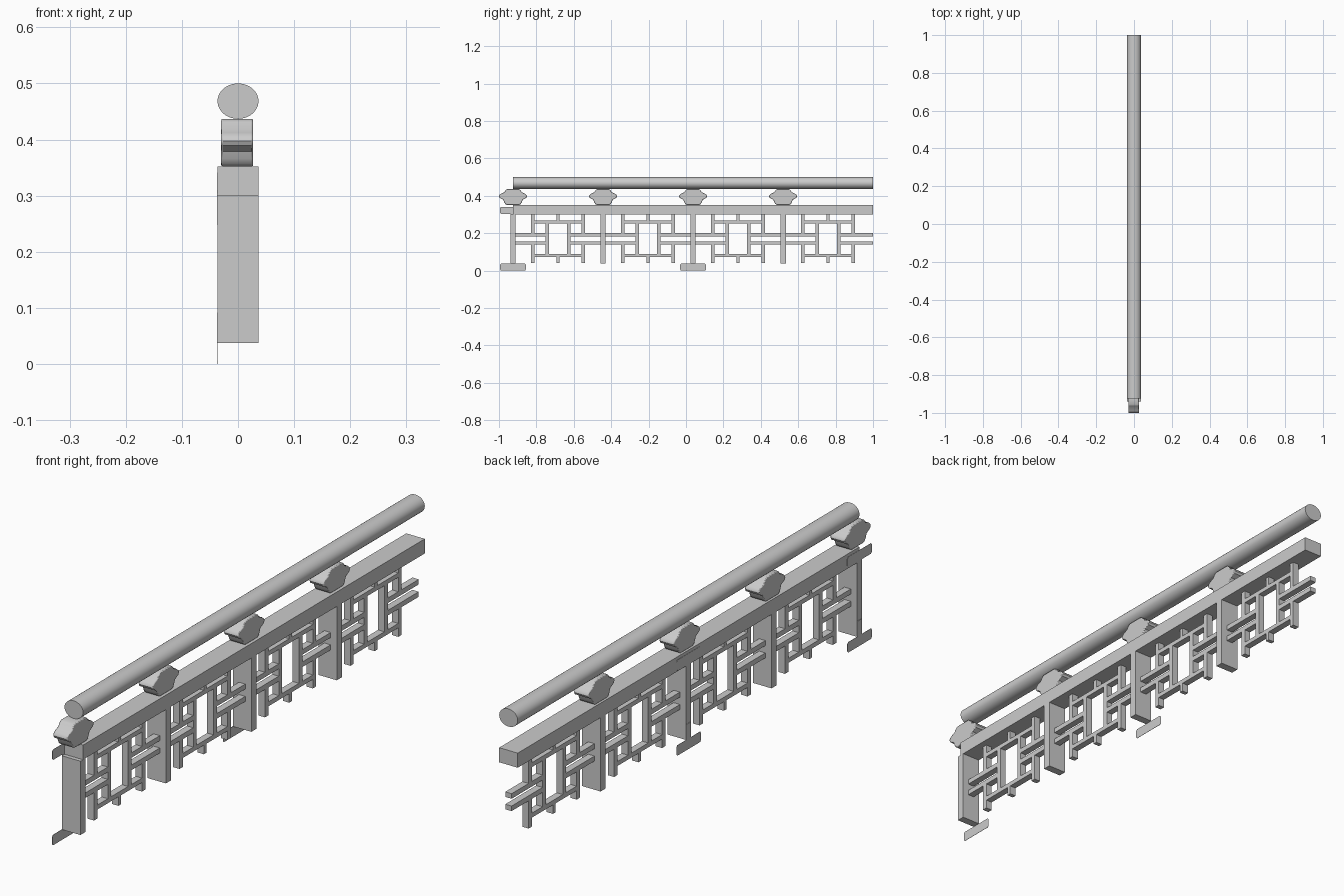
import bpy, bmesh, math
from mathutils import Matrix

if "Cube" in bpy.data.objects:
    bpy.data.objects.remove(bpy.data.objects["Cube"])

grey = bpy.data.materials.new("plain_grey")
grey.use_nodes = True
COLOUR = (0.6, 0.6, 0.6, 1)
grey.diffuse_color = COLOUR
grey.node_tree.nodes["Principled BSDF"].inputs["Base Color"].default_value = COLOUR

BAY = 0.4813           # distance between posts
START, END = -0.925, 1.0
HALF = 0.0365          # half depth of rail and posts
MID_Z = 0.17           # middle height of the lattice


def finish(name, bm):
    bmesh.ops.recalc_face_normals(bm, faces=bm.faces)
    mesh = bpy.data.meshes.new(name)
    bm.to_mesh(mesh)
    bm.free()
    mesh.materials.append(grey)
    obj = bpy.data.objects.new(name, mesh)
    bpy.context.collection.objects.link(obj)
    return obj


def add_box(bm, x, y, z):
    """Box from three (low, high) ranges."""
    size = [b - a for a, b in (x, y, z)]
    centre = [(a + b) / 2 for a, b in (x, y, z)]
    bmesh.ops.create_cube(bm, size=1, matrix=Matrix.Translation(centre) @ Matrix.Diagonal((*size, 1)))


def box(name, x, y, z):
    bm = bmesh.new()
    add_box(bm, x, y, z)
    return finish(name, bm)


def extrude_profile(name, points, x0, x1):
    """Extrude a (y, z) outline along x."""
    bm = bmesh.new()
    face = bm.faces.new([bm.verts.new((x0, y, z)) for y, z in points])
    new = bmesh.ops.extrude_face_region(bm, geom=[face])["geom"]
    bmesh.ops.translate(bm, vec=(x1 - x0, 0, 0), verts=[v for v in new if isinstance(v, bmesh.types.BMVert)])
    return finish(name, bm)


def smooth(obj, angle):
    bpy.ops.object.select_all(action="DESELECT")
    obj.select_set(True)
    bpy.context.view_layer.objects.active = obj
    bpy.ops.object.shade_smooth_by_angle(angle=math.radians(angle))


# Rails
box("lower_rail", (-HALF, HALF), (START, END), (0.30, 0.352))
bm = bmesh.new()
bmesh.ops.create_cone(
    bm, cap_ends=True, segments=48, radius1=1, radius2=1, depth=END - START,
    matrix=Matrix.Translation((0, (START + END) / 2, 0.4685))
    @ Matrix.Diagonal((HALF, 1, 0.0315, 1)) @ Matrix.Rotation(math.pi / 2, 4, "X"))
smooth(finish("round_handrail", bm), 40)

# Posts and the scalloped supports under the handrail
half_outline = [(0.030, 0.437), (0.039, 0.431), (0.047, 0.419), (0.064, 0.412),
                (0.073, 0.404), (0.075, 0.397), (0.071, 0.389), (0.052, 0.379),
                (0.047, 0.366), (0.042, 0.357), (0.034, 0.352)]
for i in range(4):
    y = START + i * BAY
    box(f"post_{i + 1}", (-HALF, HALF), (y - 0.0145, y + 0.0145), (0.037, 0.30))
    outline = [(y + a, z) for a, z in half_outline]
    outline += [(y - a, z) for a, z in reversed(half_outline)]
    support = extrude_profile(f"handrail_support_{i + 1}", outline, -0.030, 0.027)
    bevel = support.modifiers.new("soft_edges", "BEVEL")
    bevel.width, bevel.segments = 0.003, 2
    bevel.limit_method, bevel.angle_limit = "ANGLE", math.radians(60)
    smooth(support, 35)


# Lattice panels, one per bay
def add_bar(bm, y, z):
    add_box(bm, (-0.0125, 0.0125), sorted(y), sorted(z))


for i in range(4):
    mid = START + (i + 0.5) * BAY
    bm = bmesh.new()
    for s in (-1, 1):
        # inner upright
        c = mid + s * 0.057
        add_bar(bm, (c - 0.0095, c + 0.0095), (MID_Z - 0.082, MID_Z + 0.082))
        # frame bar and short centre tick
        z = MID_Z + s * 0.09
        z_end = 0.30 if s > 0 else 0.04
        add_bar(bm, (mid - 0.126, mid + 0.126), (z - 0.008, z + 0.008))
        add_bar(bm, (mid - 0.0075, mid + 0.0075), (z + s * 0.008, z_end))
        for t in (-1, 1):
            # outer upright and the paired cross bars reaching the post
            c = mid + t * 0.135
            add_bar(bm, (c - 0.0095, c + 0.0095), (MID_Z + s * 0.031, z_end))
            z = MID_Z + s * 0.022
            add_bar(bm, (mid + t * 0.0665, mid + t * BAY / 2), (z - 0.009, z + 0.009))
    finish(f"lattice_panel_{i + 1}", bm)

# Thin T-shaped plates on the -x side of every second post
for i in (0, 2):
    y = START + i * BAY
    for name, flat, edge, tip in (("bottom_plate", 0.0, 0.037, 0.092), ("top_plate", 0.341, 0.304, 0.248)):
        d = 0.006 if edge > flat else -0.006
        half = [(0.012, tip), (0.012, edge), (0.064, edge), (0.069, edge - d), (0.069, flat + d), (0.064, flat)]
        outline = [(y + a, z) for a, z in half] + [(y - a, z) for a, z in reversed(half)]
        extrude_profile(f"{name}_{i // 2 + 1}", outline, -HALF - 0.001, -HALF)
